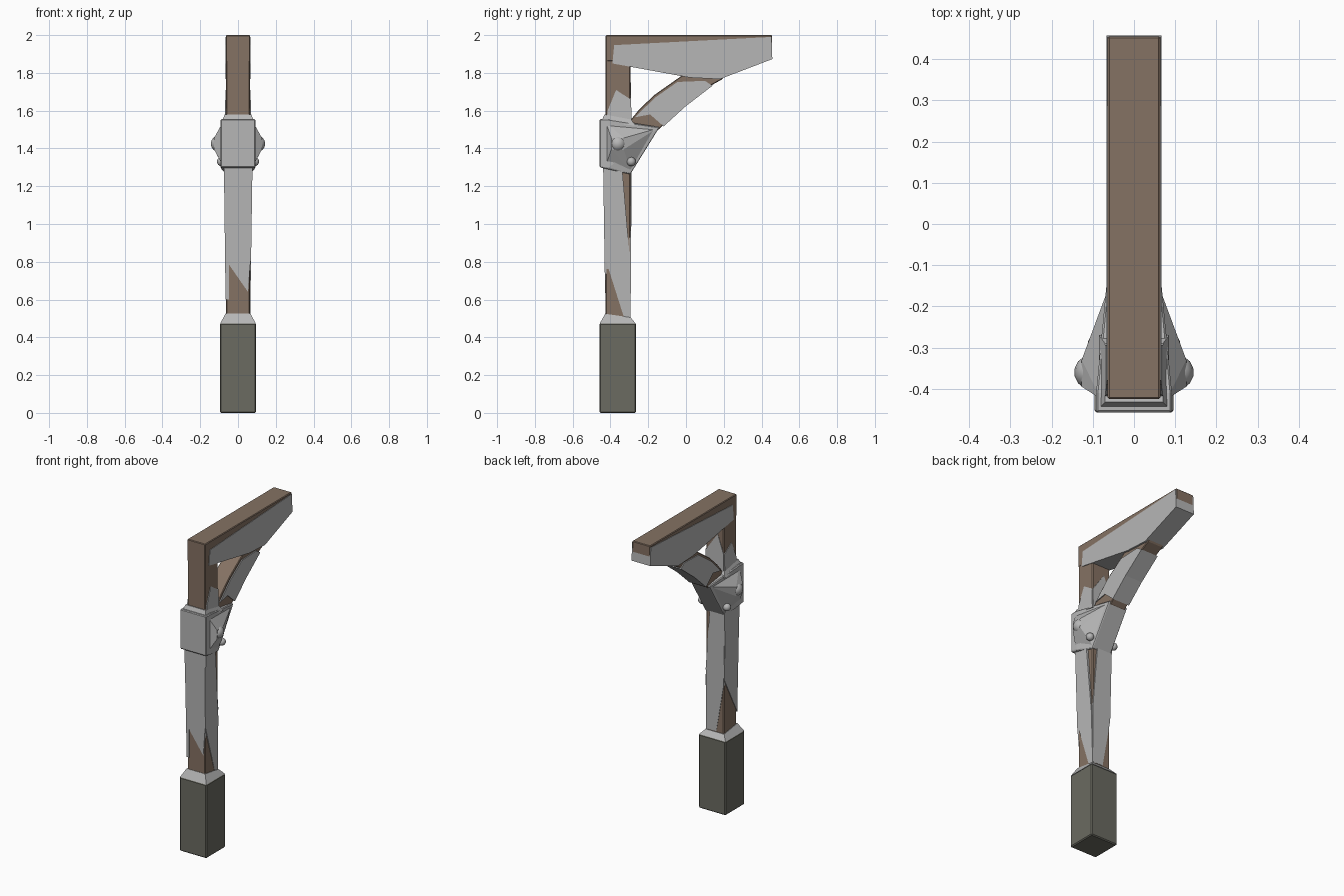
import bpy, bmesh
from mathutils import Vector

if "Cube" in bpy.data.objects:
    bpy.data.objects.remove(bpy.data.objects["Cube"])


def material(name, rgb):
    m = bpy.data.materials.new(name)
    m.diffuse_color = (*rgb, 1)
    m.use_nodes = True
    m.node_tree.nodes["Principled BSDF"].inputs["Base Color"].default_value = m.diffuse_color
    return m


WOOD = material("brown_wood", (0.235, 0.168, 0.125))
GREY = material("pale_grey", (0.47, 0.47, 0.47))
STONE = material("dark_stone", (0.145, 0.145, 0.12))


def finish(name, bm, mat, bevel=0):
    bmesh.ops.recalc_face_normals(bm, faces=bm.faces)
    me = bpy.data.meshes.new(name)
    bm.to_mesh(me)
    bm.free()
    me.materials.append(mat)
    ob = bpy.data.objects.new(name, me)
    bpy.context.collection.objects.link(ob)
    if bevel:
        b = ob.modifiers.new("bevel", "BEVEL")
        b.width, b.segments, b.limit_method = bevel, 1, 'ANGLE'
    return ob


def loft(name, a, b, mat, bevel=0):
    """Solid between two matching loops of points."""
    bm = bmesh.new()
    va, vb = [bm.verts.new(p) for p in a], [bm.verts.new(p) for p in b]
    bm.faces.new(va)
    bm.faces.new(vb[::-1])
    n = len(va)
    for i in range(n):
        j = (i + 1) % n
        bm.faces.new((va[i], vb[i], vb[j], va[j]))
    return finish(name, bm, mat, bevel)


def prism(name, yz, half, mat, bevel=0):
    return loft(name, [(-half, y, z) for y, z in yz], [(half, y, z) for y, z in yz], mat, bevel)


def rect(hx, y0, y1, z0, z1=None):
    z1 = z0 if z1 is None else z1
    return [(-hx, y0, z0), (hx, y0, z0), (hx, y1, z1), (-hx, y1, z1)]


def hull(name, pts, mat, bevel=0):
    bm = bmesh.new()
    for p in pts:
        bm.verts.new(p)
    r = bmesh.ops.convex_hull(bm, input=bm.verts)
    junk = [v for v in bm.verts if not v.link_faces]
    bmesh.ops.delete(bm, geom=junk, context='VERTS')
    bmesh.ops.dissolve_limit(bm, angle_limit=0.01, verts=bm.verts, edges=bm.edges)
    return finish(name, bm, mat, bevel)


def cladding(name, axis, sign, face, pts, z0, z1, thick):
    """Thin plate on a post face, growing from flush at z0 to thick at z1."""
    def place(u, z, d):
        return (sign * d, u, z) if axis == 'x' else (u, d * sign + MID, z)
    out = [place(u, z, face + 0.0015 + thick * (z - z0) / (z1 - z0)) for u, z in pts]
    inn = [place(u, z, face - 0.015) for u, z in pts]
    return loft(name, inn, out, GREY)


MID, HALF = -0.36, 0.063   # post centre and half width

# Stone footing and its sloping grey cap
loft("footing", rect(0.096, -0.458, -0.265, 0), rect(0.096, -0.458, -0.265, 0.475), STONE, 0.006)
loft("footing_cap", rect(0.094, -0.456, -0.267, 0.474), rect(0.066, -0.428, -0.293, 0.525, 0.505), GREY)

# Post and top beam
loft("post", rect(HALF, MID - 0.065, MID + 0.065, 0.45), rect(HALF, MID - 0.065, MID + 0.065, 1.97), WOOD, 0.005)
prism("beam", [(-0.425, 1.86), (-0.425, 2.0), (0.455, 2.0), (0.455, 1.885)], 0.064, WOOD, 0.004)

# Grey cladding on the lower post
cladding("front_cladding", 'y', -1, 0.065,
         [(-0.065, 0.81), (0.053, 0.64), (0.066, 0.80), (0.075, 1.32), (-0.075, 1.32)], 0.5, 1.3, 0.012)
cladding("back_cladding", 'y', 1, 0.065,
         [(-0.064, 0.82), (-0.01, 0.51), (0.062, 0.51), (0.063, 0.9), (0.03, 1.32), (-0.075, 1.32)], 0.5, 1.3, 0.006)
cladding("right_cladding", 'x', 1, HALF,
         [(-0.428, 0.82), (-0.33, 0.51), (-0.294, 0.50), (-0.30, 0.85), (-0.34, 1.32), (-0.437, 1.32)], 0.5, 1.3, 0.012)
cladding("left_cladding", 'x', -1, HALF,
         [(-0.427, 0.60), (-0.294, 0.85), (-0.290, 1.32), (-0.437, 1.32)], 0.5, 1.3, 0.010)

# Short grey patches on the post above the collar
for s, side in ((1, "right"), (-1, "left")):
    cladding(side + "_upper_patch", 'x', s, HALF,
             [(-0.42, 1.55), (-0.415, 1.60), (-0.37, 1.71), (-0.294, 1.66), (-0.294, 1.53)], 1.75, 1.5, 0.008)
cladding("back_upper_patch", 'y', 1, 0.065,
         [(-0.064, 1.53), (-0.064, 1.66), (-0.02, 1.78), (0.064, 1.66), (0.064, 1.53)], 1.8, 1.5, 0.006)

# Curved brace and its grey sleeve
prism("brace", [(-0.31, 1.53), (-0.245, 1.61), (-0.165, 1.685), (-0.03, 1.78), (0.02, 1.81),
                (0.22, 1.80), (0.19, 1.765), (0.13, 1.732), (-0.005, 1.63), (-0.145, 1.50), (-0.25, 1.45)],
      0.055, WOOD, 0.004)
prism("brace_sleeve", [(-0.27, 1.565), (-0.165, 1.668), (-0.045, 1.752), (0.10, 1.758),
                       (0.14, 1.732), (-0.003, 1.622), (-0.118, 1.517), (-0.19, 1.58)], 0.061, GREY)

# Grey cladding wrapped under the beam
prism("beam_cladding", [(-0.38, 1.947), (0.445, 1.99), (0.453, 1.99), (0.457, 1.873), (0.18, 1.767),
                        (0.02, 1.775), (-0.39, 1.85)], 0.067, GREY)

# Joint collar with pyramid sides, lip and studs
ring = []
for s in (1, -1):
    ring += [(s * 0.092, -0.457, 1.30), (s * 0.092, -0.457, 1.555),
             (s * 0.092, -0.41, 1.555), (s * 0.092, -0.41, 1.295),
             (s * 0.066, -0.14, 1.513), (s * 0.066, -0.295, 1.263)]
hull("collar", ring, GREY, 0.012)
loft("collar_lip", rect(0.085, -0.447, -0.27, 1.545, 1.52), rect(0.07, -0.432, -0.29, 1.58, 1.555), GREY)
for s, side in ((1, "right"), (-1, "left")):
    base = [(s * 0.08, -0.425, 1.54), (s * 0.08, -0.425, 1.31), (s * 0.062, -0.155, 1.505), (s * 0.062, -0.29, 1.275)]
    tip = [(s * 0.127, -0.36 + dy, 1.425 + dz) for dy, dz in ((-.035, .03), (-.035, -.03), (.03, .03), (.03, -.03))]
    hull(side + "_collar_boss", base + tip, GREY)
    for label, r, pos in (("stud", 0.043, (0.102, -0.36, 1.425)), ("small_stud", 0.024, (0.088, -0.29, 1.33))):
        bm = bmesh.new()
        bmesh.ops.create_uvsphere(bm, u_segments=14, v_segments=8, radius=r)
        bmesh.ops.translate(bm, verts=bm.verts, vec=Vector((s * pos[0], pos[1], pos[2])))
        for f in bm.faces:
            f.smooth = True
        finish(f"{side}_{label}", bm, GREY)
